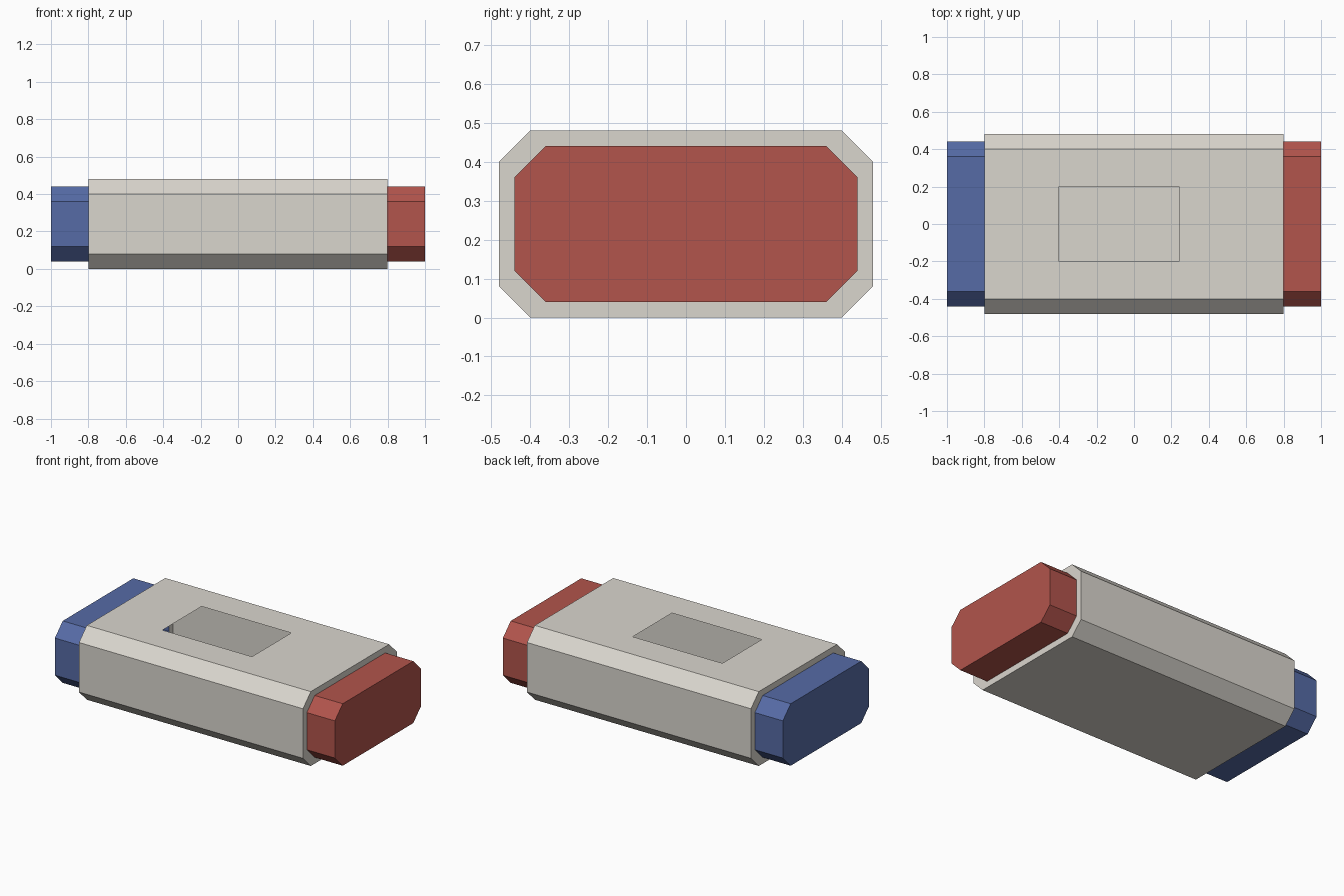
import bpy, bmesh
from mathutils import Vector

cube = bpy.data.objects.get("Cube")
if cube:
    bpy.data.objects.remove(cube, do_unlink=True)

MID_Z, CHAMFER = 0.24, 0.08
OUTER, INNER = (0.48, 0.24), (0.44, 0.20)   # half width, half height


def material(name, rgb):
    mat = bpy.data.materials.new(name)
    mat.use_nodes = True
    mat.diffuse_color = (*rgb, 1)
    bsdf = next(n for n in mat.node_tree.nodes if n.type == 'BSDF_PRINCIPLED')
    bsdf.inputs["Base Color"].default_value = (*rgb, 1)
    bsdf.inputs["Roughness"].default_value = 0.8
    return mat


def octagon(bm, x, size):
    """Chamfered rectangle across the x axis, counter-clockwise from +x."""
    w, h = size
    a, b = w - CHAMFER, h - CHAMFER
    points = [(w, -b), (w, b), (a, h), (-a, h), (-w, b), (-w, -b), (-a, -h), (a, -h)]
    return [bm.verts.new((x, y, MID_Z + z)) for y, z in points]


def loft(bm, sections):
    """Skin a series of octagons and return their vertex rings."""
    rings = [octagon(bm, x, size) for x, size in sections]
    for r, s in zip(rings, rings[1:]):
        for i in range(8):
            j = (i + 1) % 8
            bm.faces.new((r[i], r[j], s[j], s[i]))
    return rings


def finish(bm, name, mat):
    bm.normal_update()
    mesh = bpy.data.meshes.new(name)
    bm.to_mesh(mesh)
    bm.free()
    mesh.materials.append(mat)
    obj = bpy.data.objects.new(name, mesh)
    bpy.context.collection.objects.link(obj)
    return obj


grey = material("warm grey", (0.70, 0.672, 0.617))
red = material("brick red", (0.445, 0.089, 0.072))
blue = material("slate blue", (0.093, 0.147, 0.381))

# Hollow sleeve with a narrow rim at each end
bm = bmesh.new()
loft(bm, [(-0.8, INNER), (-0.8, OUTER), (0.8, OUTER), (0.8, INNER)])
bm.normal_update()


# Rectangular window opening in the top of the sleeve
def top_faces():
    return [f for f in bm.faces if f.normal.z > 0.99]


for axis, cuts in (((1, 0, 0), (-0.4, 0.24)), ((0, 1, 0), (-0.2, 0.2))):
    for cut in cuts:
        faces = top_faces()
        geom = set(faces)
        for f in faces:
            geom.update(f.edges)
            geom.update(f.verts)
        bmesh.ops.bisect_plane(bm, geom=list(geom), plane_co=Vector(axis) * cut,
                               plane_no=axis)
        bm.normal_update()

window = []
for f in top_faces():
    c = f.calc_center_median()
    if -0.4 < c.x < 0.24 and abs(c.y) < 0.2:
        window.append(f)
bmesh.ops.delete(bm, geom=window, context='FACES')
finish(bm, "sleeve", grey)

# Coloured end caps, open towards the sleeve
for name, x0, x1, mat in (("right_end_cap", -1.0, -0.8, blue),
                          ("left_end_cap", 0.8, 1.0, red)):
    bm = bmesh.new()
    first, last = loft(bm, [(x0, INNER), (x1, INNER)])
    bm.faces.new(last if x0 > 0 else first[::-1])
    finish(bm, name, mat)
